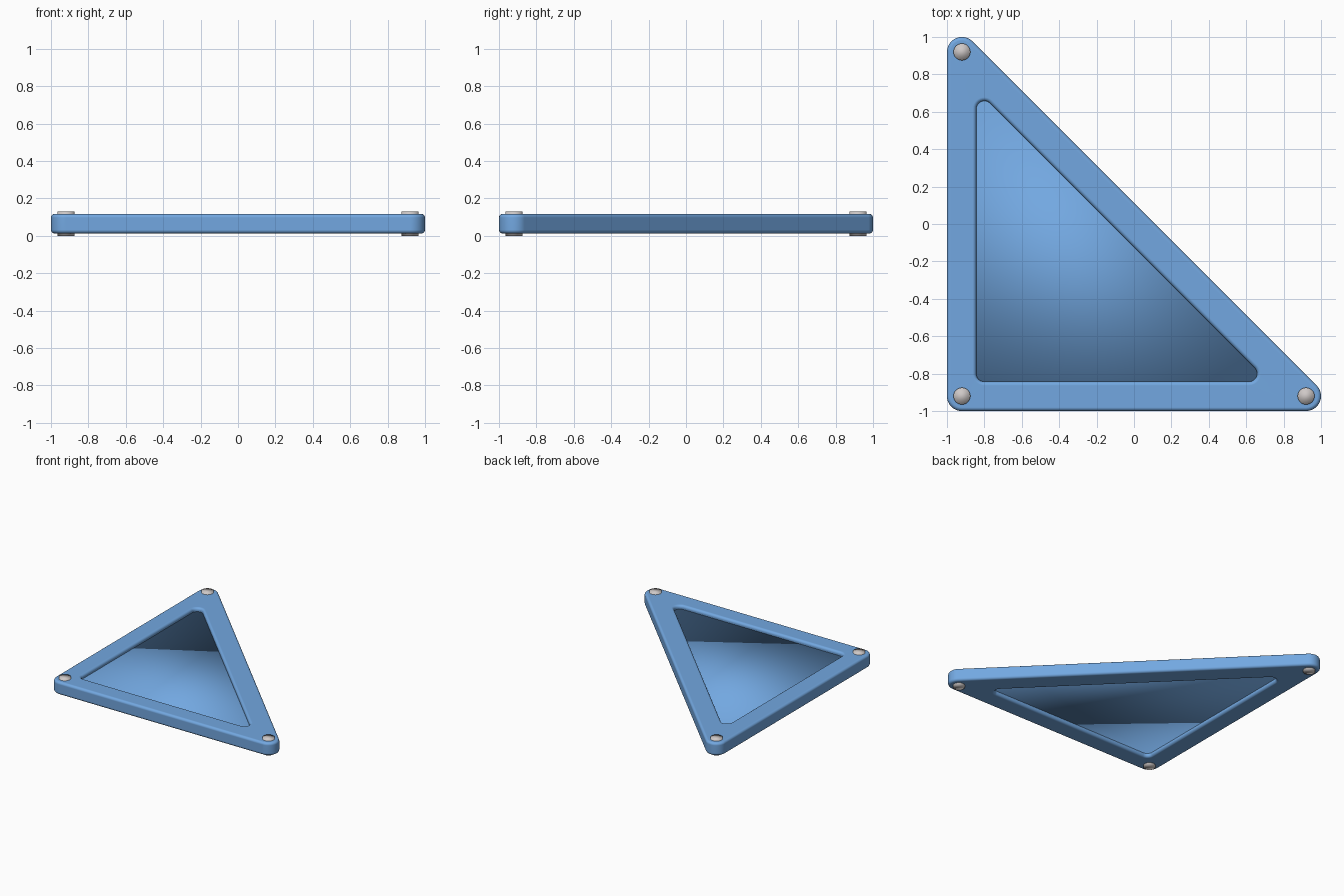
import bpy, bmesh, math

if "Cube" in bpy.data.objects:
    bpy.data.objects.remove(bpy.data.objects["Cube"])


def material(name, rgb):
    m = bpy.data.materials.new(name)
    m.diffuse_color = (*rgb, 1.0)
    m.use_nodes = True
    m.node_tree.nodes["Principled BSDF"].inputs["Base Color"].default_value = m.diffuse_color
    return m


blue = material("sky_blue", (0.17, 0.39, 0.75))
silver = material("warm_silver", (0.62, 0.58, 0.57))


def make_object(name, bm, mat):
    bmesh.ops.recalc_face_normals(bm, faces=bm.faces)
    for f in bm.faces:
        f.smooth = True
    me = bpy.data.meshes.new(name)
    bm.to_mesh(me)
    bm.free()
    me.materials.append(mat)
    ob = bpy.data.objects.new(name, me)
    bpy.context.collection.objects.link(ob)
    return ob


def rounded_triangle(corners, r, z, steps=10):
    """Right triangle outline around three corner centres, with radius r."""
    spans = [(180, 270), (270, 405), (45, 180)]
    pts = []
    for (cx, cy), (a0, a1) in zip(corners, spans):
        for i in range(steps + 1):
            a = math.radians(a0 + (a1 - a0) * i / steps)
            pts.append((cx + r * math.cos(a), cy + r * math.sin(a), z))
    return pts


OUTER = [(-0.92, -0.92), (0.92, -0.92), (-0.92, 0.92)]
INNER = [(-0.80, -0.80), (0.615, -0.80), (-0.80, 0.615)]
Z0, Z1, BEVEL, SEG = 0.012, 0.117, 0.02, 4

# Frame: rounded cross-section swept round the triangle
bm = bmesh.new()
rings = []


def add_ring(corners, r, z):
    rings.append([bm.verts.new(p) for p in rounded_triangle(corners, r, z)])


arc = [math.pi / 2 * i / SEG for i in range(SEG + 1)]
for a in arc:   # outer lower edge
    add_ring(OUTER, 0.08 - BEVEL + BEVEL * math.sin(a), Z0 + BEVEL - BEVEL * math.cos(a))
for a in arc:   # outer upper edge
    add_ring(OUTER, 0.08 - BEVEL + BEVEL * math.cos(a), Z1 - BEVEL + BEVEL * math.sin(a))
for a in arc:   # inner upper edge
    add_ring(INNER, 0.043 + BEVEL - BEVEL * math.sin(a), Z1 - BEVEL + BEVEL * math.cos(a))
for a in arc:   # inner lower edge
    add_ring(INNER, 0.043 + BEVEL - BEVEL * math.cos(a), Z0 + BEVEL - BEVEL * math.sin(a))
n = len(rings[0])
for k, ring in enumerate(rings):
    nxt = rings[(k + 1) % len(rings)]
    for i in range(n):
        j = (i + 1) % n
        bm.faces.new((ring[i], ring[j], nxt[j], nxt[i]))
frame = make_object("frame", bm, blue)
wn = frame.modifiers.new("flat_tops", "WEIGHTED_NORMAL")
wn.weight = 100

# Panel: thin softly shaded plate whose rim sits inside the frame
bm = bmesh.new()
tri = [(-0.88, -0.88), (0.81, -0.88), (-0.88, 0.81)]
low = [bm.verts.new((x, y, 0.042)) for x, y in tri]
high = [bm.verts.new((x, y, 0.087)) for x, y in tri]
bm.faces.new(low)
bm.faces.new(high)
for i in range(3):
    j = (i + 1) % 3
    bm.faces.new((low[i], low[j], high[j], high[i]))
make_object("panel", bm, blue)

# Rivets: one pin through each corner
for i, (x, y) in enumerate(OUTER):
    bm = bmesh.new()
    bmesh.ops.create_cone(bm, cap_ends=True, segments=32, radius1=0.045,
                          radius2=0.045, depth=0.129)
    bmesh.ops.translate(bm, verts=bm.verts, vec=(x, y, 0.0645))
    make_object(f"rivet_{i + 1}", bm, silver)
